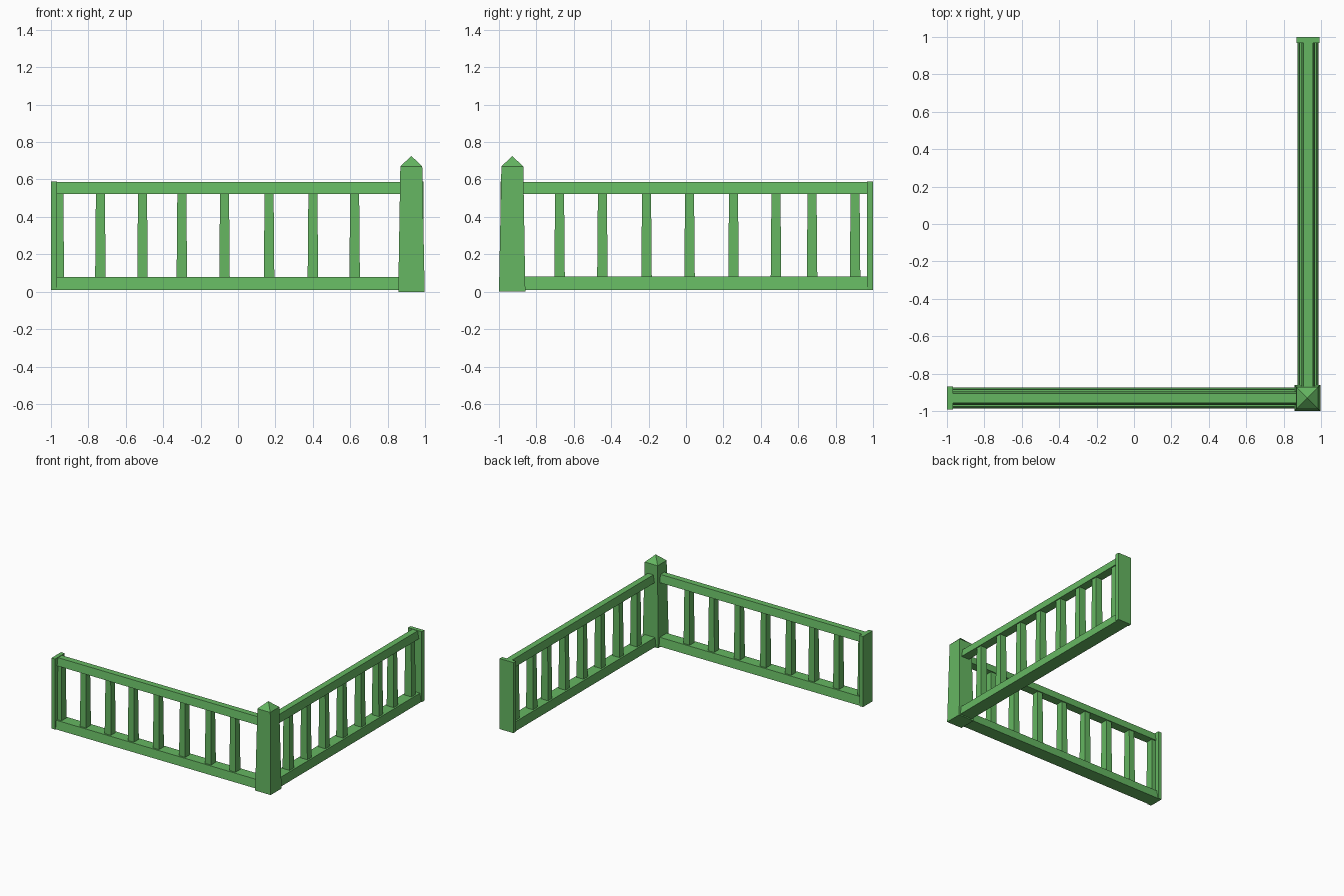
import bpy, bmesh
from mathutils import Vector

if "Cube" in bpy.data.objects:
    bpy.data.objects.remove(bpy.data.objects["Cube"])

mat = bpy.data.materials.new("green_paint")
mat.diffuse_color = (0.13, 0.47, 0.12, 1)
mat.use_nodes = True
mat.node_tree.nodes["Principled BSDF"].inputs["Base Color"].default_value = mat.diffuse_color


def tapered(name, lo, hi, tlo=None, thi=None, apex=None):
    """Box from lo to hi; tlo/thi give the xy bounds of the top; apex adds a pyramid cap."""
    tlo, thi = tlo or lo[:2], thi or hi[:2]
    bm = bmesh.new()

    def ring(a, b, z):
        return [bm.verts.new((x, y, z)) for x, y in
                ((a[0], a[1]), (b[0], a[1]), (b[0], b[1]), (a[0], b[1]))]

    low, top = ring(lo, hi, lo[2]), ring(tlo, thi, hi[2])
    bm.faces.new(low[::-1])
    tip = bm.verts.new(apex) if apex else None
    if not tip:
        bm.faces.new(top)
    for i in range(4):
        j = (i + 1) % 4
        bm.faces.new((low[i], low[j], top[j], top[i]))
        if tip:
            bm.faces.new((top[i], top[j], tip))
    me = bpy.data.meshes.new(name)
    bm.to_mesh(me)
    bm.free()
    me.materials.append(mat)
    ob = bpy.data.objects.new(name, me)
    bpy.context.collection.objects.link(ob)
    return ob


def piece(name, axis, along, c, half, z, along_top=None, half_top=None):
    """Part of a fence run: 'along' is its span on the run axis, 'half' its half depth."""
    at, ht = along_top or along, half_top or half

    def pt(s, d):
        return (s, c + d) if axis == 'x' else (c + d, s)

    tapered(name, (*pt(along[0], -half), z[0]), (*pt(along[1], half), z[1]),
            pt(at[0], -ht), pt(at[1], ht))


def fence(tag, axis, c, rail, plate, balusters):
    piece(tag + "_bottom_rail", axis, rail, c, 0.056, (0.01, 0.08), half_top=0.046)
    piece(tag + "_top_rail", axis, rail, c, 0.036, (0.523, 0.586), half_top=0.025)
    piece(tag + "_end_plate", axis, plate, c, 0.062, (0.01, 0.589))
    for i, s in enumerate(balusters):
        piece(f"{tag}_baluster_{i + 1}", axis, (s - 0.028, s + 0.028), c, 0.032, (0.075, 0.53),
              (s - 0.024, s + 0.024), 0.027)


# Corner post with pyramid cap
tapered("corner_post", (0.856, -1.0, 0), (0.997, -0.859, 0.67),
        (0.867, -0.987), (0.984, -0.87), apex=(0.926, -0.929, 0.725))

# Two fence runs
fence("front", 'x', -0.93, (-0.97, 0.92), (-1.0, -0.967),
      (-0.957, -0.735, -0.51, -0.30, -0.072, 0.166, 0.40, 0.623))
fence("side", 'y', 0.93, (-0.92, 0.97), (0.967, 1.0),
      (-0.676, -0.447, -0.211, 0.019, 0.254, 0.481, 0.674, 0.904))
